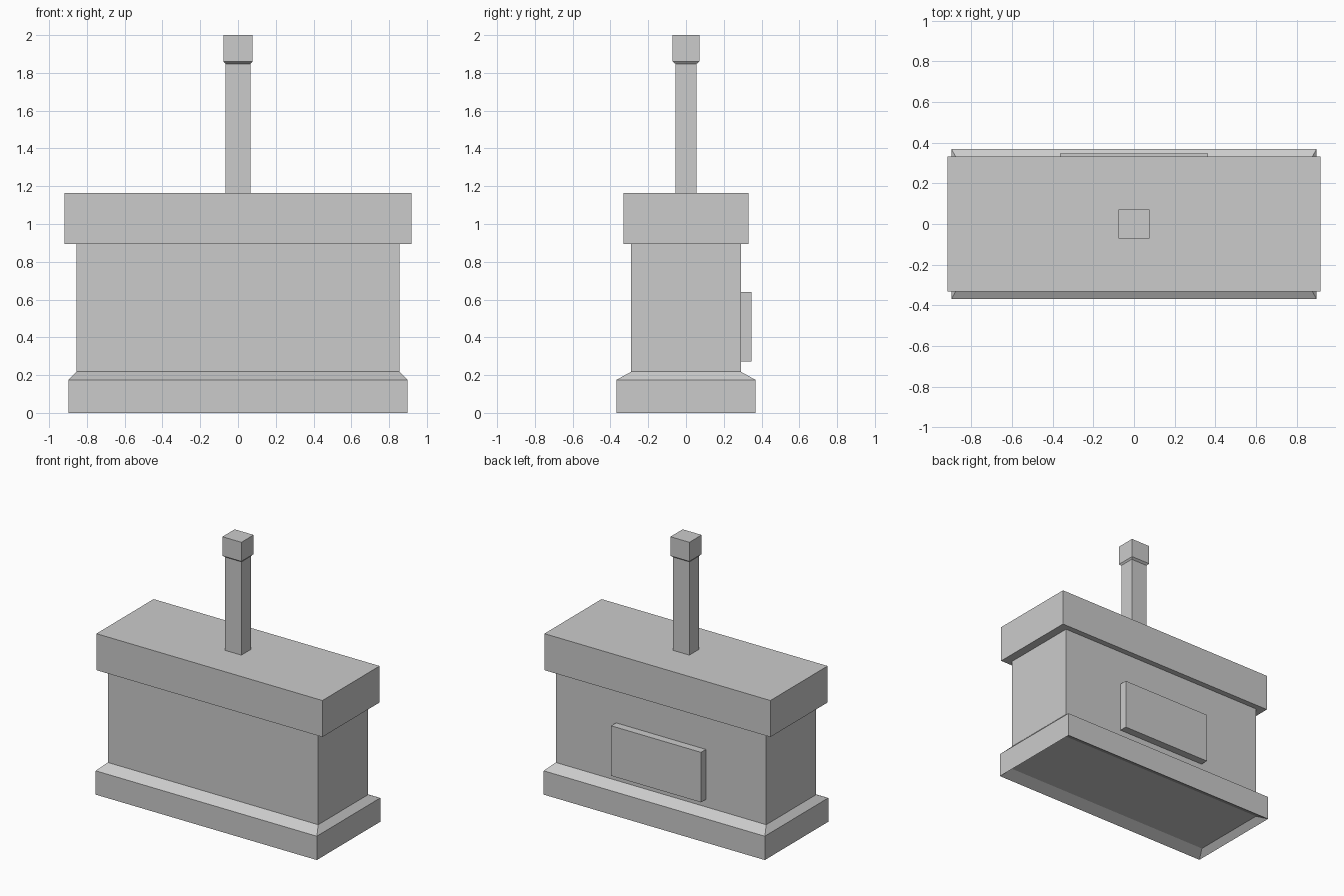
import bpy, bmesh

if "Cube" in bpy.data.objects:
    bpy.data.objects.remove(bpy.data.objects["Cube"])


def loft(name, sections, y=0.0):
    """Solid through stacked rectangles given as (half_x, half_y, z)."""
    bm = bmesh.new()
    rings = [[bm.verts.new((sx * hx, y + sy * hy, z))
              for sx, sy in ((-1, -1), (1, -1), (1, 1), (-1, 1))]
             for hx, hy, z in sections]
    for a, b in zip(rings, rings[1:]):
        for i in range(4):
            j = (i + 1) % 4
            bm.faces.new((a[i], a[j], b[j], b[i]))
    bm.faces.new(rings[0][::-1])
    bm.faces.new(rings[-1])
    bmesh.ops.recalc_face_normals(bm, faces=bm.faces)
    mesh = bpy.data.meshes.new(name)
    bm.to_mesh(mesh)
    bm.free()
    obj = bpy.data.objects.new(name, mesh)
    bpy.context.collection.objects.link(obj)
    return obj


# Plinth with a shallow sloped hollow underneath, sloped shoulder and main body
loft("plinth_and_body", [(0.855, 0.29, 0.04), (0.898, 0.368, 0.0),
                         (0.898, 0.368, 0.175), (0.855, 0.29, 0.218),
                         (0.855, 0.29, 0.895)])

# Overhanging top slab
loft("top_slab", [(0.918, 0.332, 0.895), (0.918, 0.332, 1.163)])

# Post with a slightly wider head
loft("post", [(0.067, 0.056, 1.163), (0.067, 0.056, 1.848)])
loft("post_head", [(0.067, 0.056, 1.848), (0.077, 0.071, 1.86),
                   (0.077, 0.071, 2.0)])

# Raised panel on the back
loft("back_panel", [(0.365, 0.029, 0.273), (0.365, 0.029, 0.64)], y=0.318)
